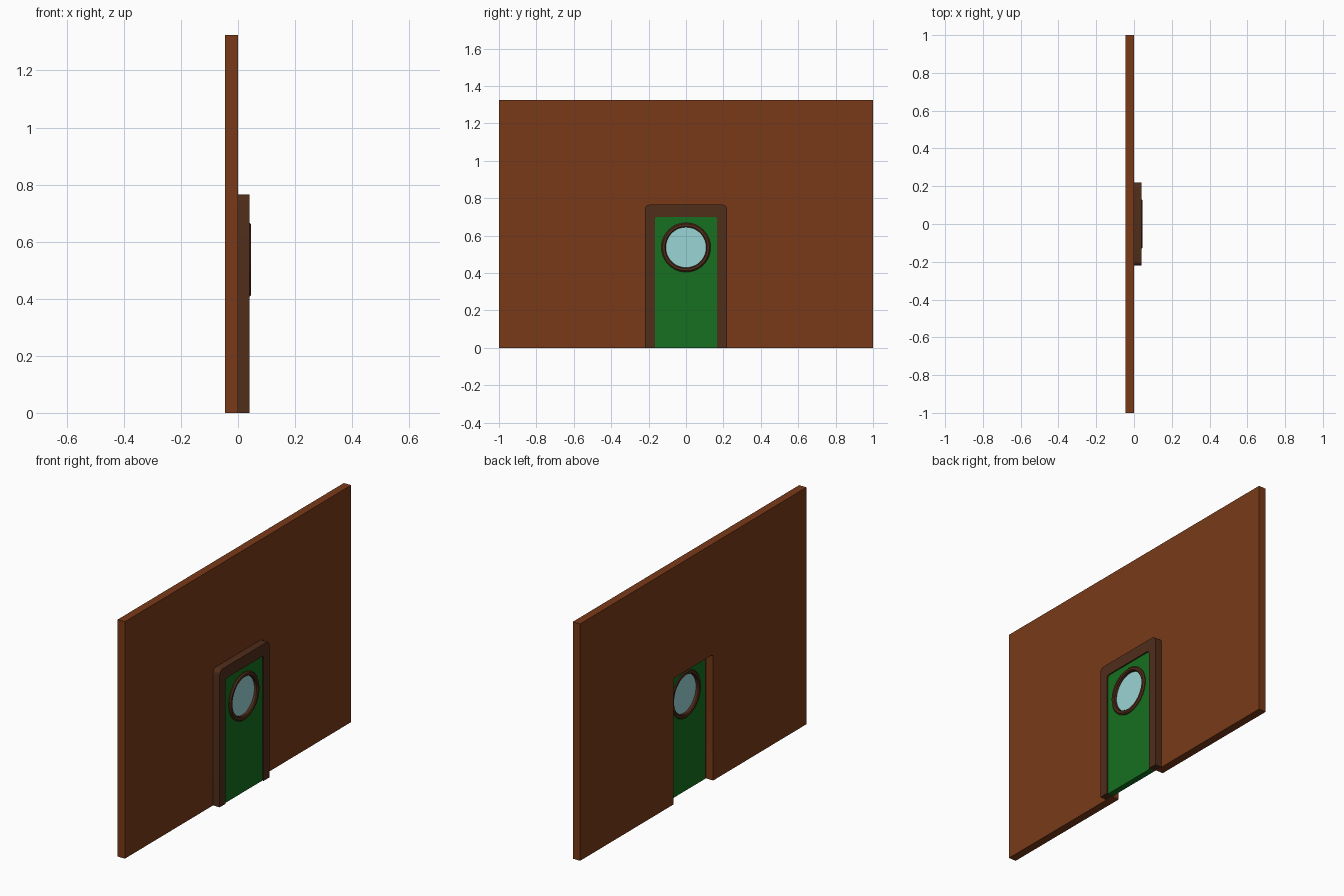
import bpy, bmesh
from math import sin, cos, pi
from mathutils import Matrix, Vector

if "Cube" in bpy.data.objects:
    bpy.data.objects.remove(bpy.data.objects["Cube"])

# Local (x, y, z) -> world (y, z, x): profiles are drawn facing +x
TO_WALL = Matrix(((0, 0, 1, 0), (1, 0, 0, 0), (0, 1, 0, 0), (0, 0, 0, 1)))


def material(name, rgb):
    m = bpy.data.materials.new(name)
    m.diffuse_color = (*rgb, 1)
    m.use_nodes = True
    m.node_tree.nodes["Principled BSDF"].inputs["Base Color"].default_value = m.diffuse_color
    return m


wood = material("wall_wood", (0.19, 0.042, 0.009))
dark = material("dark_wood", (0.08, 0.026, 0.01))
green = material("green_paint", (0.008, 0.162, 0.014))
pane = material("glass", (0.33, 0.66, 0.66))


def circle(cy, cz, r, n=48):
    return [(cy + r * cos(2 * pi * i / n), cz + r * sin(2 * pi * i / n)) for i in range(n)]


def door_shape(w, h, r, n=6):
    """Right bottom to left bottom, over a top with rounded corners."""
    half = [(w, 0)] + [(w - r + r * cos(a), h - r + r * sin(a))
                       for a in (pi / 2 * i / n for i in range(n + 1))]
    return half + [(-y, z) for y, z in reversed(half)]


def plate(name, loops, x0, x1, mat):
    """Flat plate from x0 to x1; inner loops become holes."""
    cu = bpy.data.curves.new(name + "_profile", 'CURVE')
    cu.dimensions, cu.fill_mode = '2D', 'BOTH'
    cu.extrude = (x1 - x0) / 2
    for pts in loops:
        s = cu.splines.new('POLY')
        s.points.add(len(pts) - 1)
        for p, (y, z) in zip(s.points, pts):
            p.co = (y, z, 0, 1)
        s.use_cyclic_u = True
    tmp = bpy.data.objects.new(name + "_profile", cu)
    bpy.context.collection.objects.link(tmp)
    bpy.context.view_layer.update()
    me = bpy.data.meshes.new_from_object(tmp)
    bpy.data.objects.remove(tmp)
    me.transform(Matrix.Translation(((x0 + x1) / 2, 0, 0)) @ TO_WALL)
    return finish(name, me, mat)


def finish(name, me, mat):
    bm = bmesh.new()
    bm.from_mesh(me)
    bmesh.ops.remove_doubles(bm, verts=bm.verts, dist=1e-5)
    bmesh.ops.recalc_face_normals(bm, faces=bm.faces)
    bm.to_mesh(me)
    bm.free()
    me.materials.clear()
    me.materials.append(mat)
    ob = bpy.data.objects.new(name, me)
    bpy.context.collection.objects.link(ob)
    bpy.ops.object.select_all(action='DESELECT')
    ob.select_set(True)
    bpy.context.view_layer.objects.active = ob
    bpy.ops.object.shade_smooth_by_angle(angle=pi / 6)
    return ob


WIN_Z = 0.537

# Wall with a doorway cut up from the floor
plate("wall", [[(-1, 0), (-1, 1.325), (1, 1.325), (1, 0)] + door_shape(0.176, 0.705, 0.015)],
      -0.045, 0, wood)

# Door surround: outer outline joined to the inner opening
plate("door_frame", [door_shape(0.22, 0.765, 0.025) + door_shape(0.167, 0.70, 0.015)[::-1]],
      0, 0.041, dark)

# Door leaf with a round hole, and the glass in it
plate("door", [door_shape(0.167, 0.70, 0.015), circle(0, WIN_Z, 0.115)], 0, 0.034, green)
plate("window_glass", [circle(0, WIN_Z, 0.115)], 0.014, 0.026, pane)

# Window rim: chamfered section spun around the window axis
bm = bmesh.new()
section = [(0.108, 0), (0.113, -0.005), (0.125, -0.005), (0.132, 0.002),
           (0.132, 0.038), (0.125, 0.045), (0.113, 0.045), (0.108, 0.04)]
vs = [bm.verts.new((x, r, WIN_Z)) for r, x in section]
for v in vs:
    v.co.z = WIN_Z
es = [bm.edges.new((vs[i], vs[(i + 1) % len(vs)])) for i in range(len(vs))]
bmesh.ops.spin(bm, geom=vs + es, cent=(0, 0, WIN_Z), axis=Vector((1, 0, 0)),
               angle=2 * pi, steps=48, use_merge=True)
rim = bpy.data.meshes.new("window_rim")
bm.to_mesh(rim)
bm.free()
finish("window_rim", rim, dark)
